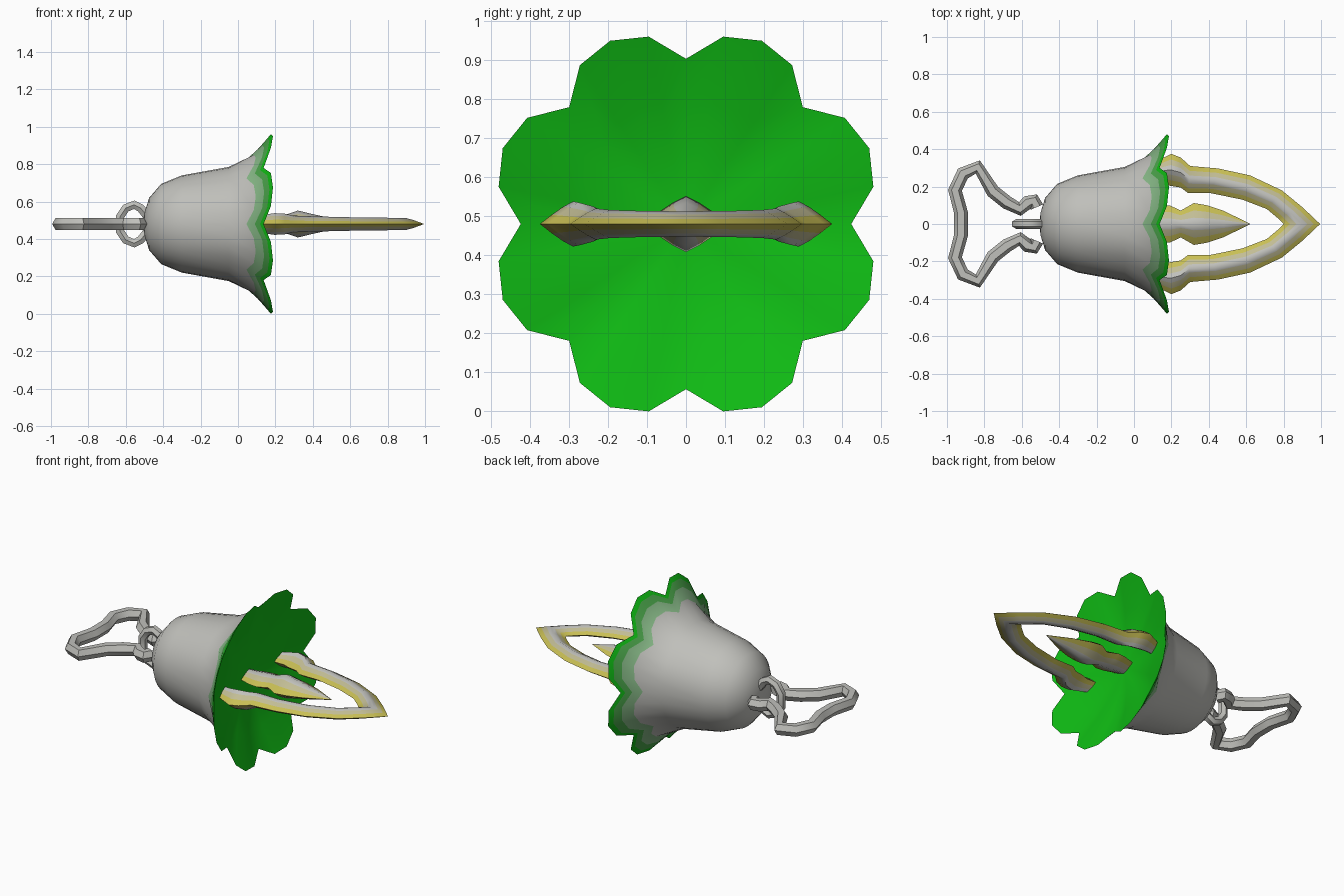
import bpy, bmesh, math

if "Cube" in bpy.data.objects:
    bpy.data.objects.remove(bpy.data.objects["Cube"])

MID = 0.48   # height of the long axis


def material(name, r, g, b):
    m = bpy.data.materials.new(name)
    m.use_nodes = True
    m.diffuse_color = (r, g, b, 1)
    m.node_tree.nodes["Principled BSDF"].inputs["Base Color"].default_value = (r, g, b, 1)
    return m


grey = material("silver grey", 0.53, 0.53, 0.5)
pale_green = material("pale green", 0.24, 0.48, 0.24)
mid_green = material("mid green", 0.07, 0.38, 0.07)
green = material("leaf green", 0.005, 0.5, 0.007)
pale_yellow = material("pale yellow", 0.54, 0.51, 0.3)
yellow = material("yellow", 0.58, 0.52, 0.09)


def smooth(obj, angle):
    bpy.ops.object.select_all(action='DESELECT')
    obj.select_set(True)
    bpy.context.view_layer.objects.active = obj
    bpy.ops.object.shade_smooth_by_angle(angle=math.radians(angle))


def loft(name, rings, mats, pick, angle, tips=None):
    """Skin closed rings; pick(ring, side) gives the material slot; tips close the ends to points."""
    bm = bmesh.new()
    loops = [[bm.verts.new(p) for p in ring] for ring in rings]
    n = len(loops[0])
    for i, (a, b) in enumerate(zip(loops, loops[1:])):
        for j in range(n):
            k = (j + 1) % n
            bm.faces.new((a[j], a[k], b[k], b[j])).material_index = pick(i, j)
    ends = ((loops[0], 0), (loops[-1], len(loops) - 2))
    for e, (loop, i) in enumerate(ends):
        if tips:
            tip = bm.verts.new(tips[e])
            for j in range(n):
                bm.faces.new((loop[j], loop[(j + 1) % n], tip)).material_index = pick(i, j)
        else:
            bm.faces.new(loop)
    bmesh.ops.recalc_face_normals(bm, faces=bm.faces)
    me = bpy.data.meshes.new(name)
    bm.to_mesh(me)
    bm.free()
    obj = bpy.data.objects.new(name, me)
    bpy.context.collection.objects.link(obj)
    for m in mats:
        me.materials.append(m)
    smooth(obj, angle)
    return obj


# Bell: round body flaring to eight scalloped lobes, with a shallow green mouth
SEG = 32
LOBE = (0, 0.78, 1, 0.78)


def bell_ring(x, r, dx=0.0, dr=0.0):
    pts = []
    for j in range(SEG):
        a = math.tau * j / SEG
        s = LOBE[j % 4]
        rad = r + dr * s
        pts.append((x + dx * s, rad * math.cos(a), MID + rad * math.sin(a)))
    return pts


bell_rings = [bell_ring(*p) for p in (
    (-0.5, 0.06), (-0.475, 0.14), (-0.41, 0.215), (-0.3, 0.26), (-0.05, 0.305),
    (0.045, 0.345, 0.05, 0.04), (0.09, 0.382, 0.05, 0.06), (0.118, 0.408, 0.05, 0.075),
    (0.137, 0.424, 0.05, 0.085), (0.1, 0.3, 0.02, 0.02), (0.075, 0.14))]
bell_slots = (0, 0, 0, 0, 0, 1, 2, 3, 3, 3)
loft("bell", bell_rings, (grey, pale_green, mid_green, green),
     lambda i, j: bell_slots[i], 50, ((-0.505, 0, MID), (0.07, 0, MID)))


# Blades: ridged section running from one edge to the other, yellow toward both edges
T = (-1, -0.65, -0.3, 0, 0.3, 0.65, 1)
BAND = (2, 1, 0, 0, 1, 2)


def blade_ring(a, b, h):
    steps = [(t, 1) for t in T] + [(t, -1) for t in T[-2:0:-1]]
    pts = []
    for t, side in steps:
        u = (t + 1) / 2
        z = side * h * (1 - abs(t) ** 1.2)
        pts.append((a[0] + (b[0] - a[0]) * u, a[1] + (b[1] - a[1]) * u, MID + z))
    return pts


def blade(name, stations):
    loft(name, [blade_ring(*s) for s in stations], (grey, pale_yellow, yellow),
         lambda i, j: BAND[j] if j < 6 else BAND[11 - j], 55)


# Outer blade: one side listed from base to tip, the other mirrored
half = [((0.07, 0.31), (0.07, 0.22), 0.04), ((0.14, 0.345), (0.15, 0.22), 0.05),
        ((0.2, 0.375), (0.19, 0.205), 0.058), ((0.25, 0.355), (0.25, 0.195), 0.055),
        ((0.3, 0.31), (0.29, 0.165), 0.045), ((0.45, 0.297), (0.41, 0.165), 0.04),
        ((0.62, 0.26), (0.58, 0.13), 0.036), ((0.79, 0.18), (0.71, 0.08), 0.034),
        ((0.9, 0.09), (0.77, 0.03), 0.033)]
mirrored = [((a[0], -a[1]), (b[0], -b[1]), h) for a, b, h in reversed(half)]
blade("outer_blade", half + [((0.995, 0), (0.8, 0), 0.032)] + mirrored)

# Centre prong
prong = ((0.06, 0.07, 0.035), (0.14, 0.095, 0.04), (0.19, 0.1, 0.045), (0.25, 0.072, 0.048),
         (0.32, 0.112, 0.072), (0.39, 0.1, 0.055), (0.48, 0.07, 0.035), (0.62, 0.002, 0.002))
blade("centre_prong", [((x, w), (x, -w), h) for x, w, h in prong])


# Bent rods at the closed end of the bell
def rod(name, points, radius, closed=False):
    cu = bpy.data.curves.new(name, 'CURVE')
    cu.dimensions = '3D'
    cu.bevel_depth = radius
    cu.bevel_resolution = 1
    cu.use_fill_caps = True
    sp = cu.splines.new('POLY')
    sp.points.add(len(points) - 1)
    for p, co in zip(sp.points, points):
        p.co = (*co, 1)
    sp.use_cyclic_u = closed
    obj = bpy.data.objects.new(name, cu)
    bpy.context.collection.objects.link(obj)
    cu.materials.append(grey)
    bpy.ops.object.select_all(action='DESELECT')
    obj.select_set(True)
    bpy.context.view_layer.objects.active = obj
    bpy.ops.object.convert(target='MESH')
    smooth(bpy.context.object, 50)


def both_sides(pts):
    return [(x, -v) for x, v in reversed(pts)] + pts


# Handle: wide loop with hooked ends
handle = [(-0.925, 0.06), (-0.957, 0.18), (-0.915, 0.27), (-0.835, 0.305), (-0.755, 0.175),
          (-0.68, 0.115), (-0.61, 0.08), (-0.57, 0.115), (-0.535, 0.125), (-0.52, 0.09)]
rod("handle", [(x, y, MID) for x, y in both_sides(handle)], 0.037)

# Link: small upright ring joining the handle to the bell
link = [(-0.63, 0.04), (-0.6, 0.085), (-0.555, 0.103), (-0.52, 0.085), (-0.485, 0.04)]
rod("link", [(x, 0, MID + z) for x, z in both_sides(link)], 0.026)
